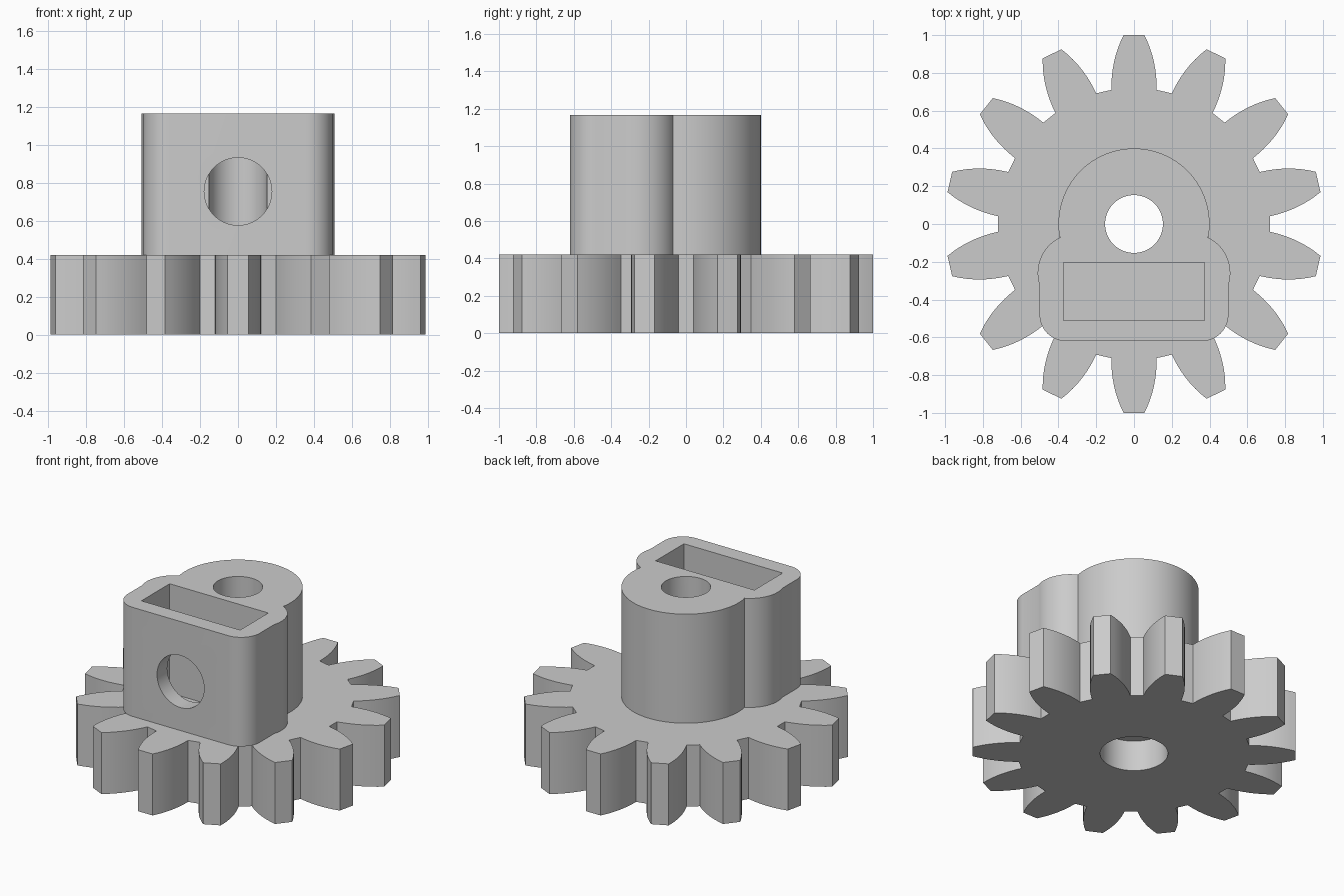
import bpy, bmesh
from math import sin, cos, radians, pi

if "Cube" in bpy.data.objects:
    bpy.data.objects.remove(bpy.data.objects["Cube"], do_unlink=True)

TEETH = 14
GEAR_TOP = 0.42
HUB_TOP = 1.165

grey = bpy.data.materials.new("plain grey")
grey.use_nodes = True
grey.diffuse_color = (0.6, 0.6, 0.6, 1)
grey.node_tree.nodes["Principled BSDF"].inputs["Base Color"].default_value = (0.6, 0.6, 0.6, 1)


def prism(name, outline, z0, z1):
    """Extrude a counter-clockwise outline from z0 to z1."""
    bm = bmesh.new()
    base = bm.faces.new([bm.verts.new((x, y, z0)) for x, y in outline])
    top = bmesh.ops.extrude_face_region(bm, geom=[base])["geom"]
    verts = [v for v in top if isinstance(v, bmesh.types.BMVert)]
    bmesh.ops.translate(bm, verts=verts, vec=(0, 0, z1 - z0))
    bmesh.ops.recalc_face_normals(bm, faces=bm.faces)
    mesh = bpy.data.meshes.new(name)
    bm.to_mesh(mesh)
    bm.free()
    mesh.materials.append(grey)
    obj = bpy.data.objects.new(name, mesh)
    bpy.context.collection.objects.link(obj)
    return obj


def arc(cx, cy, r, a0, a1, steps):
    angles = [radians(a0 + (a1 - a0) * i / steps) for i in range(steps + 1)]
    return [(cx + r * cos(a), cy + r * sin(a)) for a in angles]


def circle(r, steps=64):
    return arc(0, 0, r, 0, 360, steps)[:-1]


def activate(obj):
    bpy.ops.object.select_all(action='DESELECT')
    obj.select_set(True)
    bpy.context.view_layer.objects.active = obj


def cut(obj, cutter):
    """Subtract the cutter from the object and discard it."""
    cutter.hide_render = True
    activate(obj)
    mod = obj.modifiers.new("cut", 'BOOLEAN')
    mod.operation = 'DIFFERENCE'
    mod.solver = 'EXACT'
    mod.object = cutter
    bpy.ops.object.modifier_apply(modifier=mod.name)
    bpy.data.objects.remove(cutter, do_unlink=True)


# Gear wheel: curved flanks narrowing to a flat tip
def flank(t):
    return 0.72 + 0.2815 * t, radians(9.6 - 3.55 * t - 2.9 * t * t)


gear_outline = []
FLANK_STEPS = 8
for k in range(TEETH):
    mid = pi / 2 + 2 * pi * k / TEETH
    side = [flank(i / FLANK_STEPS) for i in range(FLANK_STEPS + 1)]
    polar = [(r, mid - a) for r, a in side] + [(r, mid + a) for r, a in reversed(side)]
    gear_outline += [(r * cos(a), r * sin(a)) for r, a in polar]
gear = prism("gear_wheel", gear_outline, 0, GEAR_TOP)
cut(gear, prism("bore_cutter", circle(0.153), -0.1, 0.6))
cut(gear, prism("counterbore_cutter", circle(0.21), -0.1, 0.21))

# Hub: round boss, side bulges and a rounded block in front
left_half = (arc(0, 0, 0.4, 90, 190.2, 32)
             + arc(-0.3, -0.26, 0.21, 115, 198, 14)
             + arc(-0.36, -0.48, 0.14, 180, 270, 12))
right_half = [(-x, y) for x, y in reversed(left_half)][:-1]
hub = prism("hub", left_half + right_half, GEAR_TOP, HUB_TOP)
cut(hub, prism("bore_cutter", circle(0.153), 0.3, 1.3))

# Nut slot open at the top
slot = [(-0.373, -0.51), (0.373, -0.51), (0.373, -0.205), (-0.373, -0.205)]
cut(hub, prism("slot_cutter", slot, 0.3, 1.3))

# Set screw hole from the front into the bore
screw = prism("screw_cutter", circle(0.178), 0, 0.8)
screw.rotation_euler = (pi / 2, 0, 0)
screw.location = (0, 0, 0.755)
bpy.context.view_layer.update()
cut(hub, screw)

for obj in (gear, hub):
    activate(obj)
    bpy.ops.object.shade_smooth_by_angle(angle=radians(25))
